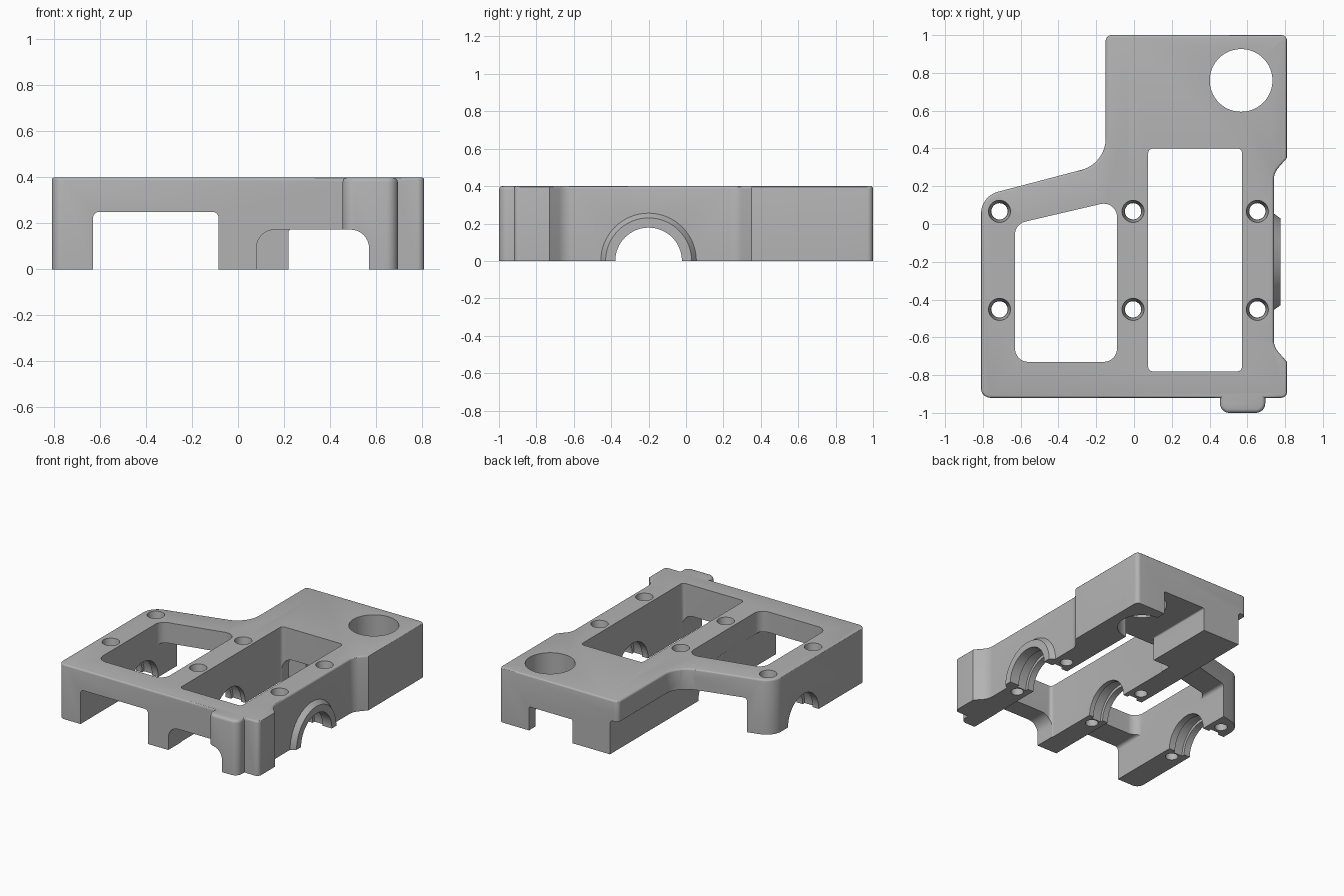
import bpy, bmesh, math
from mathutils import Vector, Matrix

cube = bpy.data.objects.get("Cube")
if cube:
    bpy.data.objects.remove(cube, do_unlink=True)

grey = bpy.data.materials.new("plain_grey")
grey.use_nodes = True
grey.diffuse_color = (0.45, 0.45, 0.45, 1)
grey.node_tree.nodes["Principled BSDF"].inputs["Base Color"].default_value = (0.45, 0.45, 0.45, 1)

TOP = 0.4


def finish(bm, name):
    bmesh.ops.recalc_face_normals(bm, faces=bm.faces)
    mesh = bpy.data.meshes.new(name)
    bm.to_mesh(mesh)
    bm.free()
    mesh.materials.append(grey)
    ob = bpy.data.objects.new(name, mesh)
    bpy.context.collection.objects.link(ob)
    return ob


def rounded(corners, steps=8):
    """Polygon from (x, y, radius) corners."""
    out = []
    n = len(corners)
    for i, (x, y, r) in enumerate(corners):
        p = Vector((x, y))
        if r == 0:
            out.append(p)
            continue
        d1 = (Vector(corners[i - 1][:2]) - p).normalized()
        d2 = (Vector(corners[(i + 1) % n][:2]) - p).normalized()
        half = d1.angle(d2) / 2
        centre = p + (d1 + d2).normalized() * r / math.sin(half)
        t = r / math.tan(half)
        a, b = p + d1 * t - centre, p + d2 * t - centre
        for k in range(steps + 1):
            # weights of a circular arc from a to b
            sweep = math.pi - 2 * half
            wa = math.sin(sweep * (1 - k / steps)) / math.sin(sweep)
            wb = math.sin(sweep * k / steps) / math.sin(sweep)
            out.append(centre + a * wa + b * wb)
    return out


def prism(name, corners, lo, hi, axis="z", bevel=0):
    """Rounded polygon extruded along z or y, with an optional eased top rim."""
    bm = bmesh.new()

    def put(p, h):
        return (p.x, p.y, h) if axis == "z" else (p.x, h, p.y)

    pts = rounded(corners)
    low = [bm.verts.new(put(p, lo)) for p in pts]
    high = [bm.verts.new(put(p, hi)) for p in pts]
    bm.faces.new(low)
    cap = bm.faces.new(high)
    for i in range(len(pts)):
        bm.faces.new((low[i - 1], low[i], high[i], high[i - 1]))
    bmesh.ops.recalc_face_normals(bm, faces=bm.faces)
    if bevel:
        bmesh.ops.bevel(bm, geom=list(cap.edges), offset=bevel, segments=3,
                        profile=0.5, affect="EDGES")
    return finish(bm, name)


def rod(name, centre, r1, r2, length, axis="z", sides=48):
    """Cylinder or cone; r2 is the radius at the positive end."""
    bm = bmesh.new()
    bmesh.ops.create_cone(bm, cap_ends=True, segments=sides, radius1=r1, radius2=r2, depth=length)
    if axis == "x":
        bm.transform(Matrix.Rotation(math.pi / 2, 4, "Y"))
    bm.transform(Matrix.Translation(centre))
    return finish(bm, name)


def combine(target, other, operation="DIFFERENCE"):
    other.hide_render = True
    mod = target.modifiers.new("shape", "BOOLEAN")
    mod.operation, mod.solver, mod.object = operation, "EXACT", other
    bpy.context.view_layer.objects.active = target
    bpy.ops.object.modifier_apply(modifier=mod.name)
    bpy.data.objects.remove(other, do_unlink=True)


# Main plate outline, with the recess along the right flank
body = prism("engine_block_frame", [
    (-.81, -.92, .05), (.81, -.92, .03), (.81, -.73, 0), (.74, -.65, .1),
    (.74, .27, .1), (.81, .35, 0), (.81, 1, .03), (-.15, 1, .03),
    (-.15, .32, .17), (-.81, .147, .12)], 0, TOP, bevel=.012)

# Front pad and side bearing boss
combine(body, prism("front_pad", [(.455, -1, .05), (.695, -1, .05), (.695, -.88, 0), (.455, -.88, 0)],
                    0, TOP, bevel=.02), "UNION")
combine(body, rod("bearing_boss", (.7475, -.2, 0), .27, .23, .055, "x", 64), "UNION")

# Sloped shoulder on the rear left, fading out around the inner corner
bm = bmesh.new()
rings = []
for ax, ay, bx, by, bz in [(-.03, 1.1, -.15, 1.1, .27), (-.03, .52, -.15, .45, .27),
                           (-.045, .45, -.165, .385, .27), (-.09, .39, -.2, .335, .285),
                           (-.2, .33, -.25, .3, .34), (-.3, .285, -.305, .277, .39)]:
    a, b = Vector((ax, ay, TOP)), Vector((bx, by, bz))
    reach = (a - b) * .3
    a, b = a + reach, b - reach
    rings.append([bm.verts.new(p) for p in (a, b, (b.x, b.y, .6))])
for r, s in zip(rings, rings[1:]):
    for k in range(3):
        bm.faces.new((r[k - 1], r[k], s[k], s[k - 1]))
bm.faces.new(rings[0])
bm.faces.new(rings[-1])
bmesh.ops.triangulate(bm, faces=bm.faces)
combine(body, finish(bm, "shoulder_cut"))

# Lengthwise channels underneath
combine(body, prism("left_channel", [(-.63, -.1, 0), (-.085, -.1, 0), (-.085, .25, .025),
                                     (-.63, .25, .025)], -1.1, 1.1, "y"))
combine(body, prism("right_channel", [(.08, -.1, 0), (.57, -.1, 0), (.57, .173, .08),
                                      (.08, .173, .08)], -1.1, .47, "y"))
combine(body, prism("rear_channel", [(.22, -.1, 0), (.57, -.1, 0), (.57, .173, .01),
                                     (.22, .173, .01)], .4, 1.1, "y"))

# Windows through the top
combine(body, prism("left_window", [(-.63, -.73, .07), (-.09, -.73, .07), (-.09, .126, .07),
                                    (-.63, 0, .07)], -.1, .5))
combine(body, prism("right_window", [(.075, -.78, .025), (.572, -.78, .025), (.572, .4, .025),
                                     (.075, .4, .025)], -.1, .5))
combine(body, rod("round_hole", (.567, .76, .2), .166, .166, 1, sides=72))

# Cross bore with a groove inside each wall
combine(body, rod("cross_bore", (0, -.2, 0), .178, .178, 2, "x", 64))
for x in (-.72, 0, .66):
    combine(body, rod("bore_groove", (x, -.2, 0), .2, .2, .08, "x", 64))

# Bolt holes with tapered mouths
for x in (-.712, -.005, .653):
    for y in (.067, -.452):
        combine(body, rod("bolt_hole", (x, y, .2), .043, .043, 1, sides=32))
        combine(body, rod("bolt_mouth", (x, y, .36), .045, .06, .1, sides=32))

# Flat underside
combine(body, prism("base_cut", [(-2, -2, 0), (2, -2, 0), (2, 2, 0), (-2, 2, 0)], -1, 0))

bpy.ops.object.select_all(action="DESELECT")
body.select_set(True)
bpy.context.view_layer.objects.active = body
bpy.ops.object.shade_smooth_by_angle(angle=math.radians(30))
